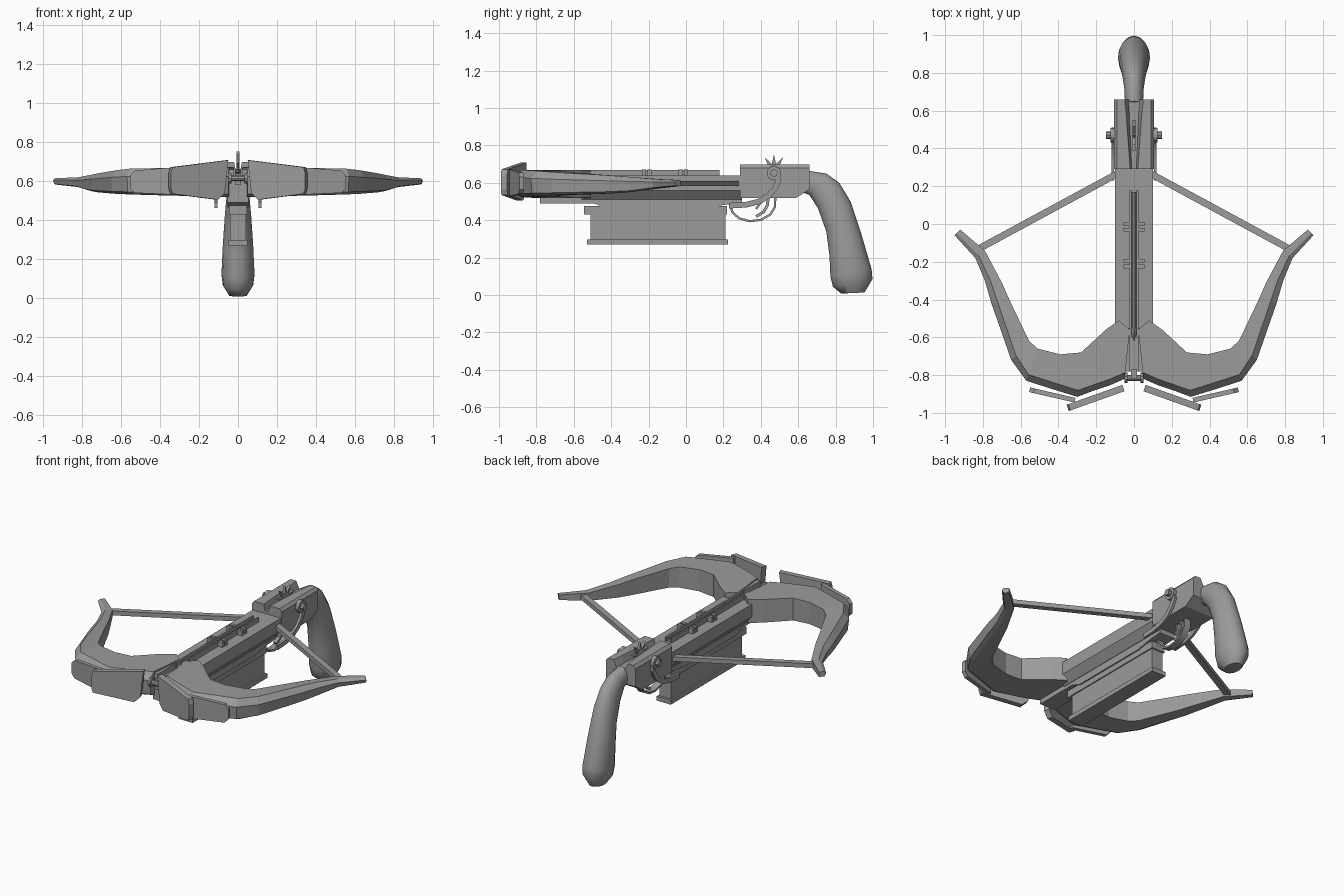
import bpy, bmesh, math
from mathutils import Vector

if "Cube" in bpy.data.objects:
    bpy.data.objects.remove(bpy.data.objects["Cube"])

grey = bpy.data.materials.new("steel grey")
grey.diffuse_color = (0.33, 0.33, 0.33, 1)
grey.use_nodes = True
grey.node_tree.nodes["Principled BSDF"].inputs["Base Color"].default_value = grey.diffuse_color


def finish(name, bm, smooth=0):
    bmesh.ops.recalc_face_normals(bm, faces=bm.faces[:])
    me = bpy.data.meshes.new(name)
    bm.to_mesh(me)
    bm.free()
    me.materials.append(grey)
    ob = bpy.data.objects.new(name, me)
    bpy.context.collection.objects.link(ob)
    if smooth:
        bpy.ops.object.select_all(action='DESELECT')
        ob.select_set(True)
        bpy.context.view_layer.objects.active = ob
        bpy.ops.object.shade_smooth_by_angle(angle=math.radians(smooth))
    return ob


def loft(name, loops, smooth=0):
    """Skin matching closed loops and cap the ends."""
    bm = bmesh.new()
    rings = [[bm.verts.new(p) for p in loop] for loop in loops]
    for a, b in zip(rings, rings[1:]):
        for i in range(len(a)):
            j = (i + 1) % len(a)
            bm.faces.new((a[i], a[j], b[j], b[i]))
    bm.faces.new(rings[0])
    bm.faces.new(rings[-1])
    return finish(name, bm, smooth)


def box(name, x0, x1, y0, y1, z0, z1):
    return loft(name, [[(x0, y, z0), (x1, y, z0), (x1, y, z1), (x0, y, z1)] for y in (y0, y1)])


def extrude_x(name, pts, x0, x1):
    return loft(name, [[(x, y, z) for y, z in pts] for x in (x0, x1)])


def cylinder_x(name, x0, x1, y, z, r, n=14):
    ring = [(y + r * math.cos(2 * math.pi * i / n), z + r * math.sin(2 * math.pi * i / n)) for i in range(n)]
    ob = extrude_x(name, ring, x0, x1)
    return ob


def ribbon(name, path, x0, x1, t):
    """Strip of thickness t following a path in the side plane."""
    pts = [Vector(p) for p in path]
    loops = []
    for i, p in enumerate(pts):
        d = (pts[min(i + 1, len(pts) - 1)] - pts[max(i - 1, 0)]).normalized()
        n = Vector((-d.y, d.x)) * t / 2
        a, b = p + n, p - n
        loops.append([(x0, a.x, a.y), (x1, a.x, a.y), (x1, b.x, b.y), (x0, b.x, b.y)])
    return loft(name, loops, 40)


# Bow limbs: inner edge, outer edge, top and bottom height
LIMB = [
    (.022, -.56, .05, -.82, .670, .520), (.08, -.51, .13, -.855, .670, .520),
    (.15, -.56, .22, -.885, .670, .522), (.28, -.68, .30, -.915, .668, .525),
    (.39, -.69, .43, -.875, .667, .528), (.51, -.66, .57, -.83, .664, .532),
    (.555, -.62, .65, -.72, .656, .535), (.66, -.40, .755, -.42, .640, .543),
    (.70, -.31, .79, -.30, .632, .550), (.79, -.14, .84, -.18, .620, .570),
    (.92, -.03, .95, -.06, .615, .583)]
for s, side in ((1, "right"), (-1, "left")):
    loops = []
    for ix, iy, ox, oy, zt, zb in LIMB:
        i, o = Vector((ix, iy)), Vector((ox, oy))
        c = o - (o - i).normalized() * min(.035, (o - i).length * .35)
        m = o - (o - i).normalized() * .008
        h = zt - zb
        loops.append([(s * p.x, p.y, z) for p, z in (
            (i, zt), (c, zt), (o, zt - .3 * h), (m, zb + .1 * h), (c, zb), (i, zb))])
    loft(side + "_bow_limb", loops)

    # Armour plates bolted on the front of the limbs
    def plate(name, pts, p0, p1, t):
        d = (Vector(p1) - Vector(p0)).normalized()
        n = Vector((-d.y, d.x)) * t
        front, back = [], []
        for u, z in pts:
            p = Vector(p0).lerp(Vector(p1), u)
            front.append((s * p.x, p.y, z))
            back.append((s * (p.x + n.x), p.y + n.y, z))
        loft(name, [front, back])

    plate(side + "_inner_plate", [(0, .708), (.97, .672), (1, .64), (1, .565), (.97, .535), (.18, .505), (.06, .54)],
          (.05, -.885), (.345, -.99), .035)
    plate(side + "_outer_plate", [(0, .672), (.9, .655), (1, .63), (1, .565), (.9, .54), (0, .53)],
          (.315, -.945), (.555, -.89), .025)

    # Bowstring strap
    a, b = Vector((.09, .265)), Vector((.82, -.13))
    d = (b - a).normalized()
    n = Vector((-d.y, d.x)) * .018
    loft(side + "_bowstring", [[(s * (p + k).x, (p + k).y, z) for k, z in
         ((n, .582), (n, .61), (-n, .61), (-n, .582))] for p in (a, b)])

    # Rail beside the bolt groove, and its clips
    box(side + "_rail", s * .014, s * .024, -.60, .18, .62, .668)
    box(side + "_front_rail", s * .02, s * .05, -.78, -.55, .53, .66)
    for y in (-.21, -.015):
        box(side + "_clip", s * .022, s * .055, y - .025, y - .005, .63, .672)
        box(side + "_clip", s * .022, s * .055, y + .005, y + .025, .63, .672)

    # Pivot bolt and cocking lever
    cylinder_x(side + "_pivot_washer", s * .10, s * .125, .47, .652, .038)
    cylinder_x(side + "_pivot_head", s * .12, s * .147, .47, .652, .02, 8)
    ribbon(side + "_cocking_lever", [(.485, .64), (.495, .61), (.475, .57), (.44, .53), (.39, .50), (.32, .483), (.23, .478)],
           s * .105, s * .12, .03)

# Stock deck with chamfered underside
loft("stock_deck", [[(-.1, y, .64), (.1, y, .64), (.1, y, .56), (.058, y, .51), (-.058, y, .51), (-.1, y, .56)]
                    for y in (-.56, .30)])
extrude_x("stock_keel", [(-.78, .56), (-.78, .49), (-.49, .49), (-.43, .465), (.1, .465), (.22, .485), (.30, .49), (.30, .56)],
          -.055, .055)
box("front_floor", -.03, .03, -.78, -.55, .53, .61)

# Loaded bolt
cylinder_y = [(.010 * math.cos(i * math.pi / 4), .648 + .010 * math.sin(i * math.pi / 4)) for i in range(8)]
loft("bolt_shaft", [[(x, y, z) for x, z in cylinder_y] for y in (-.56, .17)])
loft("bolt_head", [[(-w, y, .648), (0, y, .648 + w), (w, y, .648), (0, y, .648 - w)]
                   for y, w in ((-.55, .018), (-.575, .016), (-.62, .001))])

# Front roller
cylinder_x("front_roller", -.045, .045, -.815, .615, .016, 10)
for x in (-.042, .042):
    cylinder_x("roller_end", x - .008, x + .008, -.815, .615, .028, 10)
box("roller_bracket", -.015, .015, -.82, -.77, .58, .64)

# Magazine
extrude_x("magazine_body", [(-.51, .29), (.21, .29), (.21, .47), (-.51, .47)], -.04, .04)
box("magazine_collar", -.047, .047, -.545, .22, .43, .475)
box("magazine_base", -.05, .05, -.53, .225, .27, .298)

# Receiver with a tapered slot along the top
loops = []
for y, g, zb in ((.29, .02, .52), (.59, .042, .52), (.66, .05, .565)):
    loops.append([(-.105, y, zb), (.105, y, zb), (.105, y, .68), (.09, y, .698), (g, y, .698), (g * .6, y, .655),
                  (-g * .6, y, .655), (-g, y, .698), (-.09, y, .698), (-.105, y, .68)])
loft("receiver", loops)

# Spiked wheel
star = []
for i in range(20):
    r = .085 if i % 2 == 0 else .035
    a = math.pi / 2 + i * math.pi / 10
    star.append((.47 + r * math.cos(a), .668 + r * math.sin(a)))
extrude_x("spiked_wheel", star, -.008, .008)

# Trigger and guard
ribbon("trigger_guard", [(.235, .48), (.25, .44), (.285, .41), (.34, .395), (.40, .402), (.45, .43), (.475, .47), (.478, .53)],
       -.022, .022, .012)
ribbon("trigger", [(.44, .53), (.435, .48), (.415, .445), (.375, .42)], -.012, .012, .016)
ribbon("trigger_lever", [(.40, .53), (.395, .49), (.375, .46)], -.010, .010, .012)

# Curved grip: front and back of each section, and half width
GRIP = [(.60, .56, .65, .665, .048), (.66, .535, .75, .65, .050), (.705, .465, .82, .60, .058),
        (.75, .34, .88, .50, .068), (.767, .21, .935, .335, .078), (.772, .10, .992, .14, .085),
        (.785, .045, .997, .085, .078), (.83, .008, .955, .014, .045)]
loops = []
for fy, fz, by, bz, w in GRIP:
    c, h = Vector(((fy + by) / 2, (fz + bz) / 2)), Vector(((by - fy) / 2, (bz - fz) / 2))
    loops.append([(w * math.sin(a), c.x + h.x * math.cos(a), c.y + h.y * math.cos(a))
                  for a in (2 * math.pi * i / 16 for i in range(16))])
loft("grip", loops, 50)
